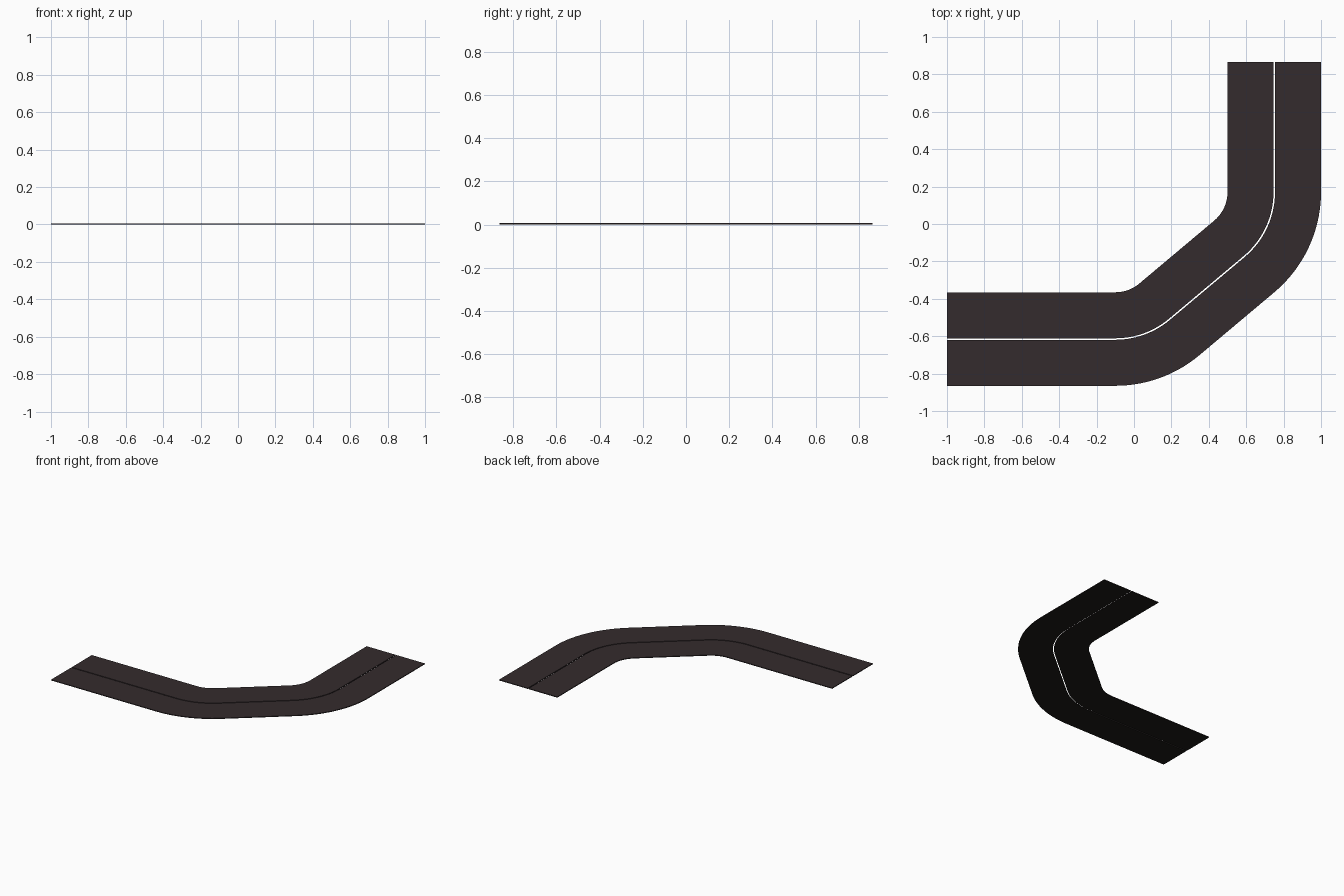
import bpy, bmesh, math

if "Cube" in bpy.data.objects:
    bpy.data.objects.remove(bpy.data.objects["Cube"])

GAP, WIDTH, THICK = 0.008, 0.5, 0.006
R = 0.45           # centre-line bend radius
STEPS = 14         # segments per bend


def material(name, rgb):
    m = bpy.data.materials.new(name)
    m.diffuse_color = (*rgb, 1)
    m.use_nodes = True
    m.node_tree.nodes["Principled BSDF"].inputs["Base Color"].default_value = m.diffuse_color
    return m


asphalt = material("dark asphalt", (0.034, 0.024, 0.026))
underside = material("black underside", (0.012, 0.011, 0.009))

# Centre line as (x, y, heading): straight, 40 degree bend, straight, 50 degree bend, straight
turn = math.radians(40)
c1 = (-0.1, -0.615 + R)
c2 = (0.3, 0.171)


def bend(c, a0, a1):
    angles = [a0 + (a1 - a0) * i / STEPS for i in range(STEPS + 1)]
    return [(c[0] + R * math.sin(a), c[1] - R * math.cos(a), a) for a in angles]


path = ([(-1, -0.615, 0)] + bend(c1, 0, turn)
        + bend(c2, turn, math.pi / 2) + [(0.75, 0.865, math.pi / 2)])


# A lane is a thin rectangle swept along the centre line between two offsets
def lane(name, near, far):
    bm = bmesh.new()
    rings = []
    for x, y, a in path:
        nx, ny = -math.sin(a), math.cos(a)
        rings.append([bm.verts.new((x + nx * o, y + ny * o, z))
                      for o, z in ((near, 0), (far, 0), (far, THICK), (near, THICK))])
    for p, q in zip(rings, rings[1:]):
        for i in range(4):
            j = (i + 1) % 4
            bm.faces.new((p[i], p[j], q[j], q[i]))
    bm.faces.new(rings[0])
    bm.faces.new(rings[-1])
    bmesh.ops.recalc_face_normals(bm, faces=bm.faces)
    for f in bm.faces:
        f.material_index = 1 if f.normal.z < -0.5 else 0
    me = bpy.data.meshes.new(name)
    bm.to_mesh(me)
    bm.free()
    me.materials.append(asphalt)
    me.materials.append(underside)
    bpy.context.collection.objects.link(bpy.data.objects.new(name, me))


lane("inner_lane", GAP / 2, WIDTH / 2)
lane("outer_lane", -WIDTH / 2, -GAP / 2)
